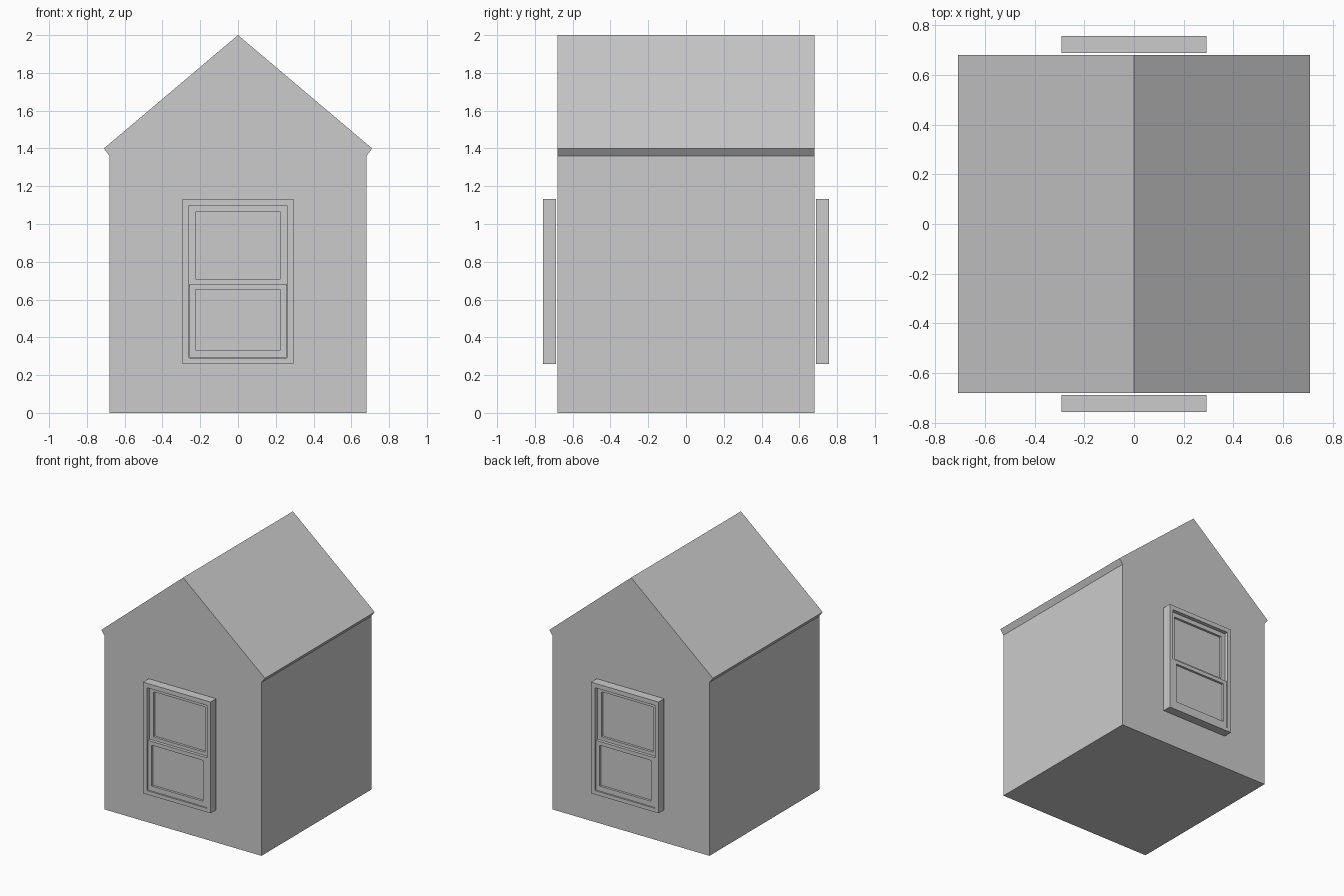
import bpy, bmesh

if "Cube" in bpy.data.objects:
    bpy.data.objects.remove(bpy.data.objects["Cube"])


def finish(bm, name):
    bmesh.ops.recalc_face_normals(bm, faces=bm.faces)
    mesh = bpy.data.meshes.new(name)
    bm.to_mesh(mesh)
    bm.free()
    obj = bpy.data.objects.new(name, mesh)
    bpy.context.collection.objects.link(obj)
    return obj


def prism(name, profile, y0, y1):
    """Solid from an (x, z) outline swept along y."""
    bm = bmesh.new()
    front = [bm.verts.new((x, y0, z)) for x, z in profile]
    back = [bm.verts.new((x, y1, z)) for x, z in profile]
    bm.faces.new(front)
    bm.faces.new(back[::-1])
    n = len(profile)
    for i in range(n):
        j = (i + 1) % n
        bm.faces.new((front[i], back[i], back[j], front[j]))
    return finish(bm, name)


def rect(hw, z0, z1):
    return [(-hw, z0), (hw, z0), (hw, z1), (-hw, z1)]


def ring(name, outer, inner, y0, y1):
    """Rectangular frame with an open middle."""
    bm = bmesh.new()
    loops = [[bm.verts.new((x, y, z)) for x, z in rect(*r)]
             for r, y in ((outer, y0), (outer, y1), (inner, y1), (inner, y0))]
    for k in range(4):
        a, b = loops[k], loops[(k + 1) % 4]
        for i in range(4):
            j = (i + 1) % 4
            bm.faces.new((a[i], b[i], b[j], a[j]))
    return finish(bm, name)


# House body with gable and small eaves
half = [(0.68, 0), (0.68, 1.36), (0.71, 1.40)]
prism("house_body", half + [(0, 2.0)] + [(-x, z) for x, z in half[::-1]], -0.68, 0.68)

# One sash window on the front and one on the back
for side, s in (("front", -1), ("back", 1)):
    ring(side + "_window_frame", (0.293, 0.26, 1.132), (0.26, 0.29, 1.097),
         s * 0.688, s * 0.758)
    # upper sash sits deeper, lower sash slides in front of it
    ring(side + "_upper_sash", (0.26, 0.675, 1.097), (0.225, 0.709, 1.063),
         s * 0.698, s * 0.728)
    prism(side + "_upper_pane", rect(0.225, 0.709, 1.063), s * 0.704, s * 0.709)
    ring(side + "_lower_sash", (0.256, 0.294, 0.683), (0.225, 0.333, 0.653),
         s * 0.728, s * 0.752)
    prism(side + "_lower_pane", rect(0.225, 0.333, 0.653), s * 0.729, s * 0.734)
